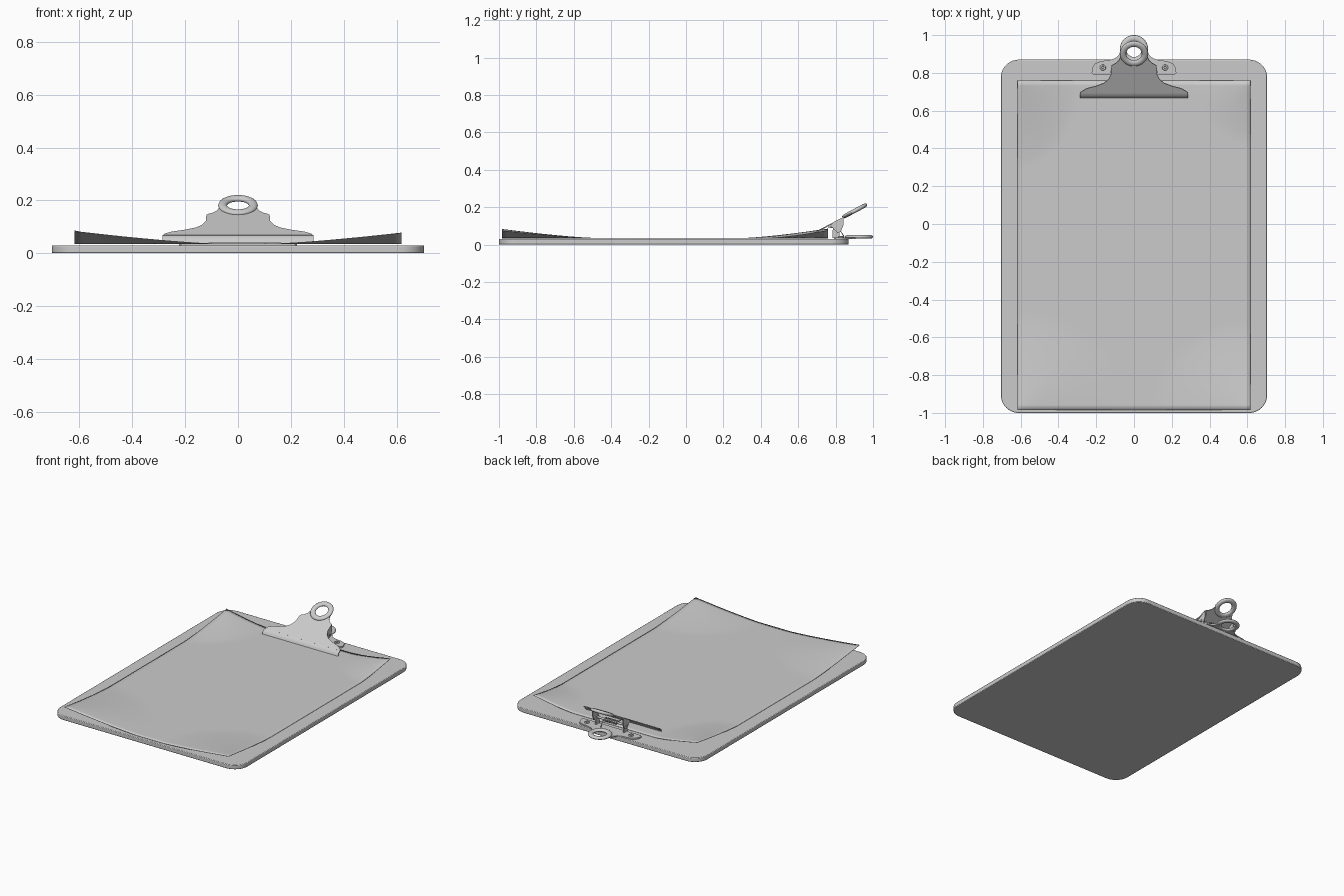
import bpy, bmesh
from math import radians, cos, sin, hypot, pi
from mathutils import Vector, Matrix

if "Cube" in bpy.data.objects:
    bpy.data.objects.remove(bpy.data.objects["Cube"])


def finish(bm, name, angle=35):
    bmesh.ops.recalc_face_normals(bm, faces=bm.faces)
    me = bpy.data.meshes.new(name)
    bm.to_mesh(me)
    bm.free()
    ob = bpy.data.objects.new(name, me)
    bpy.context.collection.objects.link(ob)
    bpy.ops.object.select_all(action='DESELECT')
    bpy.context.view_layer.objects.active = ob
    ob.select_set(True)
    bpy.ops.object.shade_smooth_by_angle(angle=radians(angle))
    return ob


def prism(name, pts, push):
    """Closed outline pushed along a vector."""
    bm = bmesh.new()
    face = bm.faces.new([bm.verts.new(p) for p in pts])
    res = bmesh.ops.extrude_face_region(bm, geom=[face])
    moved = [v for v in res['geom'] if isinstance(v, bmesh.types.BMVert)]
    bmesh.ops.translate(bm, verts=moved, vec=push)
    return finish(bm, name)


def ring(name, centre, major, minor, flat=1.0, tilt=0.0, n=40, m=12):
    bm = bmesh.new()
    rot = Matrix.Rotation(tilt, 3, 'X')
    rows = []
    for i in range(n):
        a = 2 * pi * i / n
        row = []
        for j in range(m):
            b = 2 * pi * j / m
            r = major + minor * cos(b)
            p = Vector((r * cos(a), r * sin(a), minor * flat * sin(b)))
            row.append(bm.verts.new(rot @ p + Vector(centre)))
        rows.append(row)
    for i in range(n):
        for j in range(m):
            k, l = (i + 1) % n, (j + 1) % m
            bm.faces.new((rows[i][j], rows[k][j], rows[k][l], rows[i][l]))
    return finish(bm, name, 60)


def rod(name, x0, x1, y, z, r):
    pts = [(x0, y + r * cos(2 * pi * i / 16), z + r * sin(2 * pi * i / 16)) for i in range(16)]
    return prism(name, pts, (x1 - x0, 0, 0))


# Board with rounded corners
W, Y0, Y1, R = 0.705, -1.0, 0.87, 0.095
outline = []
for cx, cy, a0 in ((W - R, Y1 - R, 0), (R - W, Y1 - R, 90), (R - W, Y0 + R, 180), (W - R, Y0 + R, 270)):
    for i in range(13):
        a = radians(a0 + 7.5 * i)
        outline.append((cx + R * cos(a), cy + R * sin(a), 0))
board = prism("board", outline, (0, 0, 0.03))
bev = board.modifiers.new("edge", 'BEVEL')
bev.width, bev.segments = 0.004, 2

# Paper sheet with four lifted corners: x, y, height, reach in x, reach in y
PX, PY0, PY1 = 0.618, -0.985, 0.76
corners = ((-PX, PY0, 0.048, 0.55, 0.50), (PX, PY0, 0.042, 0.50, 0.45),
           (-PX, PY1, 0.050, 0.32, 0.45), (PX, PY1, 0.042, 0.30, 0.32))


def lift(x, y):
    z = 0.035
    for cx, cy, h, lx, ly in corners:
        z += h * max(0, 1 - hypot((x - cx) / lx, (y - cy) / ly)) ** 1.35
    return z


bm = bmesh.new()
NX, NY = 48, 64
grid = []
for j in range(NY + 1):
    y = PY0 + (PY1 - PY0) * j / NY
    xs = [-PX + 2 * PX * i / NX for i in range(NX + 1)]
    grid.append([bm.verts.new((x, y, lift(x, y))) for x in xs])
for j in range(NY):
    for i in range(NX):
        bm.faces.new((grid[j][i], grid[j][i + 1], grid[j + 1][i + 1], grid[j + 1][i]))
paper = finish(bm, "paper")
sol = paper.modifiers.new("thickness", 'SOLIDIFY')
sol.thickness, sol.offset = 0.002, 0


def plate_outline(half, centre_y, arc_r, to3d):
    """Mirrored half outline closed by an arc around the ring hole."""
    arc = [(arc_r * cos(radians(a)), centre_y + arc_r * sin(radians(a))) for a in range(-15, -166, -15)]
    left = [(-x, y) for x, y in reversed(half)]
    return [to3d(x, y) for x, y in half + arc + left]


# Lever plate, sloping up toward the back
TILT = radians(28)
FY, FZ = 0.69, 0.068


def on_slope(x, v):
    return (x, FY + v * cos(TILT), FZ + v * sin(TILT))


RV = 0.24
lever_half = [(0.285, 0), (0.278, 0.013), (0.25, 0.03), (0.20, 0.045), (0.16, 0.062), (0.135, 0.085),
              (0.122, 0.115), (0.12, 0.16), (0.114, 0.172), (0.095, 0.182), (0.08, 0.198), (0.072, 0.22)]
prism("lever_plate", plate_outline(lever_half, RV, 0.058, on_slope),
      (0, 0.006 * sin(TILT), -0.006 * cos(TILT)))
ring("lever_ring", on_slope(0, RV), 0.058, 0.017, 0.65, TILT)

# Jaw lip curling down onto the paper
lip = [(0.692, 0.069), (0.681, 0.062), (0.672, 0.053), (0.667, 0.039),
       (0.672, 0.038), (0.677, 0.050), (0.685, 0.057), (0.695, 0.063)]
prism("jaw_lip", [(-0.285, y, z) for y, z in lip], (0.57, 0, 0))

# Base plate with its hanging ring
RB = 0.925
base_half = [(0.215, 0.79), (0.224, 0.80), (0.222, 0.825), (0.205, 0.85), (0.175, 0.862),
             (0.13, 0.868), (0.10, 0.878), (0.082, 0.892), (0.074, 0.91)]
prism("base_plate", plate_outline(base_half, RB, 0.058, lambda x, y: (x, y, 0.030)), (0, 0, 0.009))
ring("base_ring", (0, RB, 0.042), 0.058, 0.017, 0.6)

# Side flanges, uprights and rivets on both sides
flange = [(0.765, 0.104), (0.842, 0.146), (0.842, 0.105), (0.828, 0.07), (0.81, 0.062), (0.79, 0.085)]
upright = [(0.782, 0.036), (0.822, 0.036), (0.822, 0.085), (0.812, 0.10), (0.796, 0.10), (0.785, 0.085)]
for s, side in ((-1, "left"), (1, "right")):
    prism("lever_flange_" + side, [(s * 0.119, y, z) for y, z in flange], (-s * 0.007, 0, 0))
    prism("base_upright_" + side, [(s * 0.108, y, z) for y, z in upright], (-s * 0.007, 0, 0))
    ring("rivet_" + side, (s * 0.165, 0.828, 0.041), 0.011, 0.005, 1.0, 0, 20, 8)

# Pivot rod and coil spring
rod("pivot_rod", -0.125, 0.125, 0.806, 0.086, 0.007)
cu = bpy.data.curves.new("spring", 'CURVE')
cu.dimensions = '3D'
cu.bevel_depth, cu.bevel_resolution = 0.003, 2
turns, steps = 7, 16
pts = [(-0.05, 0.76, 0.095)]
for i in range(turns * steps + 1):
    a = 2 * pi * i / steps
    pts.append((-0.05 + 0.1 * i / (turns * steps), 0.806 + 0.013 * cos(a), 0.086 + 0.013 * sin(a)))
pts.append((0.05, 0.845, 0.043))
sp = cu.splines.new('POLY')
sp.points.add(len(pts) - 1)
for p, co in zip(sp.points, pts):
    p.co = (*co, 1)
bpy.context.collection.objects.link(bpy.data.objects.new("spring", cu))
